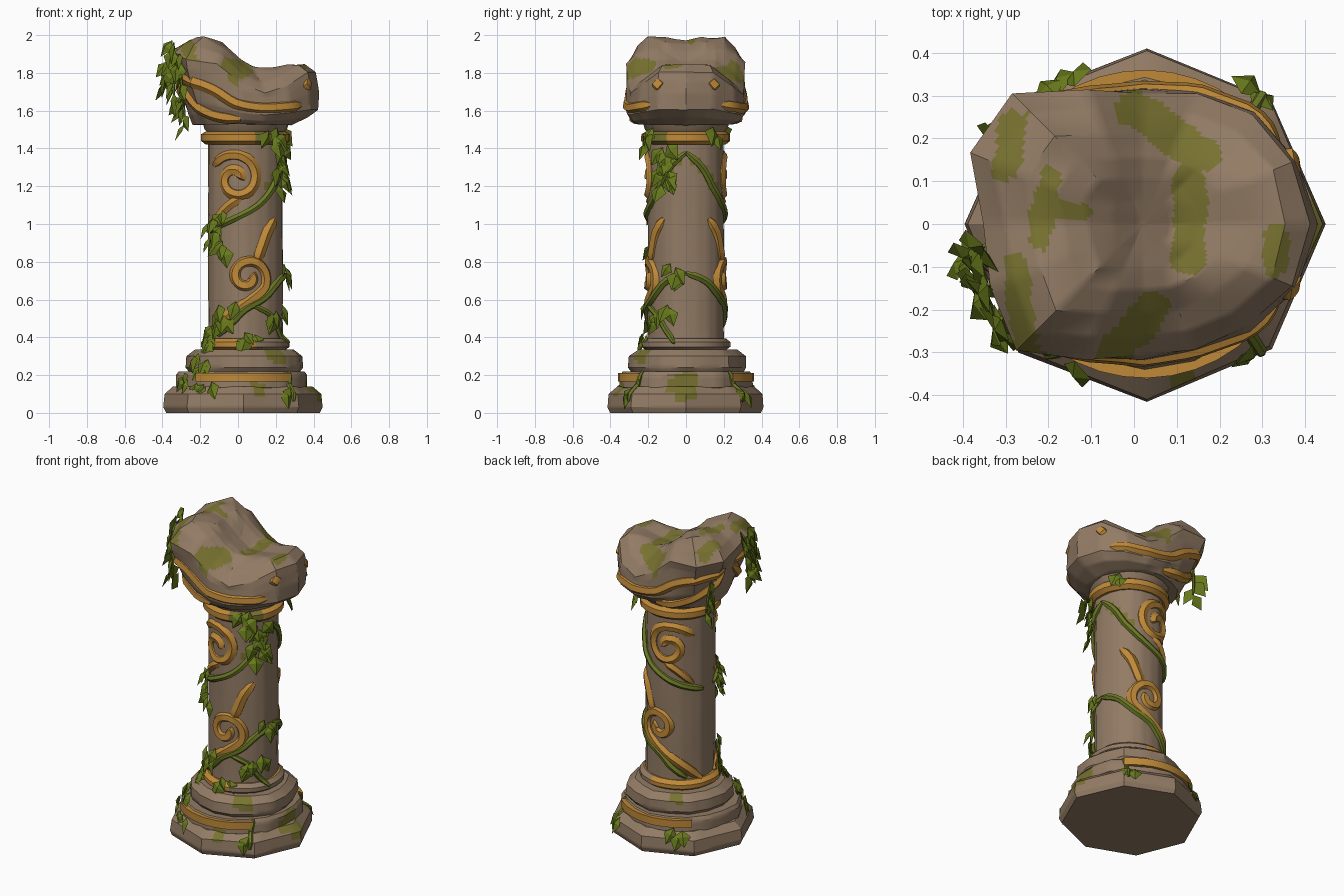
import bpy, bmesh, math, random
from math import sin, cos, pi, radians
from mathutils import Vector, noise
from mathutils.bvhtree import BVHTree
from mathutils.geometry import intersect_point_line

random.seed(4)
if "Cube" in bpy.data.objects:
    bpy.data.objects.remove(bpy.data.objects["Cube"])
CX = 0.04  # column axis
made = []


def material(name, rgb):
    m = bpy.data.materials.new(name)
    m.use_nodes = True
    m.diffuse_color = (*rgb, 1)
    m.node_tree.nodes["Principled BSDF"].inputs["Base Color"].default_value = (*rgb, 1)
    return m


STONE = material("brown stone", (0.29, 0.2, 0.13))
MOSS = material("olive moss", (0.19, 0.17, 0.03))
GOLD = material("ochre gold", (0.52, 0.25, 0.04))
LEAF = material("leaf green", (0.135, 0.19, 0.011))
VINE = material("vine green", (0.15, 0.19, 0.018))


def add(name, bm, mats):
    bmesh.ops.recalc_face_normals(bm, faces=bm.faces)
    me = bpy.data.meshes.new(name)
    bm.to_mesh(me)
    bm.free()
    for m in mats:
        me.materials.append(m)
    ob = bpy.data.objects.new(name, me)
    bpy.context.collection.objects.link(ob)
    made.append(ob)
    return ob


def skin(name, loops, mats, cuts=0):
    """Bridge equal closed loops and cap both ends."""
    bm = bmesh.new()
    rows = [[bm.verts.new(p) for p in loop] for loop in loops]
    n = len(rows[0])
    for a, b in zip(rows, rows[1:]):
        for i in range(n):
            bm.faces.new((a[i], a[(i + 1) % n], b[(i + 1) % n], b[i]))
    bm.faces.new(rows[0])
    bm.faces.new(rows[-1])
    if cuts:
        bmesh.ops.subdivide_edges(bm, edges=bm.edges[:], cuts=cuts, use_grid_fill=True)
    return add(name, bm, mats)


def polar(phi, r, z, cx=CX):
    """Angle 0 is the front, a quarter turn is +x."""
    return Vector((cx + r * sin(phi), -r * cos(phi), z))


def lathe(name, profile, n, rough, mats=(STONE, MOSS), cuts=0, cx=CX):
    wob = [random.uniform(-rough, rough) for _ in range(n)]
    loops = [[polar(2 * pi * i / n, r + wob[i] + random.uniform(-rough, rough) / 3, z, cx)
              for i in range(n)] for z, r in profile]
    return skin(name, loops, mats, cuts)


def paint(ob, rule):
    for p in ob.data.polygons:
        p.material_index = int(rule(p.center, p.normal))


def lerp_table(table, x):
    for (x0, y0), (x1, y1) in zip(table, table[1:]):
        if x <= x1:
            return y0 + (y1 - y0) * max(0, (x - x0) / (x1 - x0))
    return table[-1][1]


# Stepped base
SPOTS = [(.4, 0, .14, .09), (.2, -.24, .33, .06), (-.12, .25, .33, .05), (.1, -.36, .14, .05)]


def mossy(c, n):
    return any((c - Vector(s[:3])).length < s[3] + .03 * noise.noise(c * 15) for s in SPOTS)


tiers = [
    lathe("base_plinth", [(0, .405), (.03, .418), (.1, .412), (.14, .365)], 8, .008, cuts=4, cx=.03),
    lathe("base_step", [(.12, .33), (.135, .35), (.2, .35), (.22, .335)], 18, .008, cuts=2, cx=.025),
    lathe("base_cushion", [(.21, .29), (.24, .31), (.3, .305), (.335, .26)], 16, .01, cuts=2),
]
for t in tiers:
    paint(t, mossy)

# Shaft and collars
shaft = lathe("shaft", [(.32, .205)] + [(.4 + .13 * i, .2) for i in range(9)] + [(1.54, .2)], 20, .004, cuts=2)
paint(shaft, lambda c, n: 1.18 < c.z < 1.36 and c.x > .1 and abs(abs(c.y) - (1.4 - c.z) * .75) < .025)
lower = lathe("lower_collar", [(.335, .215), (.35, .235), (.375, .235), (.395, .21)], 28, .002, (STONE, GOLD))
paint(lower, lambda c, n: c.x < 0.1)
upper = lathe("upper_collar", [(1.42, .21), (1.44, .235), (1.475, .235), (1.49, .21)], 28, .002, (GOLD, MOSS))
paint(upper, lambda c, n: 0.1 < c.x < 0.24 and c.y < 0)
neck = lathe("neck", [(1.48, .2), (1.5, .22), (1.56, .24)], 18, .004)

# Broken capital
FOOT = [.40, .39, .37, .33, .31, .34, .43, .44, .37, .38, .42, .34, .31, .32, .35, .39]
RIDGE = [(-.38, 1.9), (-.32, 1.94), (-.2, 2.0), (-.08, 1.96), (0, 1.88), (.1, 1.82), (.25, 1.84), (.36, 1.865), (.42, 1.84)]


def top_z(x, y):
    edge = lerp_table([(-.2, .2), (.36, .1)], x)
    return lerp_table(RIDGE, x) - max(0, abs(y) - edge) * 0.7 - max(0, .1 - abs(y)) * .15


def capital_loop(t, spread, inner):
    loop = []
    for i, foot in enumerate(FOOT):
        a = 2 * pi * i / len(FOOT)
        left = max(0, -cos(a))
        r = .265 + (foot - .265) * (spread + (t - spread) * left)
        r = r * inner + random.uniform(-.007, .007) * inner
        x, y = .02 + r * cos(a), r * sin(a)
        z = top_z(x, y)
        if inner == 1:
            z = 1.525 + (z - .025 - 1.525) * t
        loop.append((x, y, z + random.uniform(-.005, .005) * inner))
    return loop


levels = [(0, 0, 1), (.13, .6, 1), (.3, 1, 1), (.6, 1.04, 1), (.85, 1, 1), (1, .94, 1)]
levels += [(1, .94, k) for k in (.86, .68, .5, .34, .18, .02)]
capital = skin("capital", [capital_loop(*v) for v in levels], (STONE, MOSS), cuts=6)
PATCHES = [((0, .27), (.16, .16), .042), ((.13, .1), (.13, -.08), .04), ((-.28, .24), (-.3, .13), .032),
           ((-.2, .11), (-.22, -.03), .028), ((-.19, .04), (-.12, .03), .02), ((.33, -.03), (.33, -.1), .028),
           ((.04, -.2), (-.05, -.31), .042), ((-.28, -.1), (-.25, -.3), .03)]


def capital_moss(c, n):
    if n.z < 0.05:
        return False
    p = Vector((c.x, c.y, 0))
    for a, b, r in PATCHES:
        a, b = Vector((*a, 0)), Vector((*b, 0))
        f = min(1, max(0, intersect_point_line(p, a, b)[1]))
        if (p - a.lerp(b, f)).length < r + .012 * noise.noise(c * 20):
            return True
    return False


paint(capital, capital_moss)

# Surface lookup used to lay trim and plants on the stone
verts, faces = [], []
for ob in tiers + [shaft, lower, upper, neck, capital]:
    k = len(verts)
    verts += [v.co.copy() for v in ob.data.vertices]
    faces += [[i + k for i in p.vertices] for p in ob.data.polygons]
tree = BVHTree.FromPolygons(verts, faces)


def on_stone(phi, z, off):
    out = polar(phi, 1, 0, 0)
    p = tree.ray_cast(polar(phi, 1, z), -out)[0]
    return (p or polar(phi, .2, z)) + out * off


def smooth(pts, steps=4):
    pts = [Vector(p) for p in pts]
    full = [pts[0]] + pts + [pts[-1]]
    res = []
    for a, b, c, d in zip(full, full[1:], full[2:], full[3:]):
        for s in range(steps):
            t = s / steps
            res.append(.5 * (2 * b + (c - a) * t + (2 * a - 5 * b + 4 * c - d) * t * t
                             + (3 * b - a - 3 * c + d) * t ** 3))
    return res + [pts[-1]]


def tube(name, pts, radius, mat):
    cu = bpy.data.curves.new(name, 'CURVE')
    cu.dimensions = '3D'
    cu.bevel_depth, cu.bevel_resolution, cu.use_fill_caps = radius, 1, True
    sp = cu.splines.new('POLY')
    sp.points.add(len(pts) - 1)
    for i, p in enumerate(pts):
        sp.points[i].co = (*p, 1)
        sp.points[i].radius = min(1, .5 + .25 * min(i, len(pts) - 1 - i))
    tmp = bpy.data.objects.new(name, cu)
    bpy.context.collection.objects.link(tmp)
    me = bpy.data.meshes.new_from_object(tmp.evaluated_get(bpy.context.evaluated_depsgraph_get()))
    bpy.data.objects.remove(tmp)
    me.materials.clear()
    me.materials.append(mat)
    ob = bpy.data.objects.new(name, me)
    bpy.context.collection.objects.link(ob)
    made.append(ob)


def wrapped(name, path, radius, mat, off=0, sides=("front", "back")):
    """Lay a tube on the stone, front and back; path is (degrees, z)."""
    for side in sides:
        pts = []
        for d, z in smooth(path):
            a = radians(d)
            pts.append(on_stone(a if side == "front" else pi - a, z, off))
        tube(f"{name}_{side}", pts, radius, mat)


def flat(pts):
    """Convert x, z on the shaft face to degrees, z."""
    return [(math.degrees(math.asin(max(-1, min(1, (x - CX) / .2)))), z) for x, z in pts]


def spiral(x, z, a0, a1, r0, r1, n=16):
    return [(x + (r0 + (r1 - r0) * i / n) * cos(radians(a0 + (a1 - a0) * i / n)),
             z + (r0 + (r1 - r0) * i / n) * sin(radians(a0 + (a1 - a0) * i / n))) for i in range(n + 1)]


# Gold scrollwork, sunk into the stone
wrapped("lower_scroll", flat([(-.15, .39), (-.08, .49), (.03, .57)] + spiral(.05, .72, -40, 390, .11, .02)), .034, GOLD, -.012)
wrapped("lower_scroll_tip", flat([(.1, .8), (.13, .88), (.16, .96), (.2, 1.03)]), .034, GOLD, -.012)
wrapped("upper_scroll", flat(spiral(-.01, 1.24, 150, -370, .14, .02)), .032, GOLD, -.012)
wrapped("upper_scroll_tail", flat([(.02, 1.14), (-.06, 1.09), (-.13, 1)]), .028, GOLD, -.01)
wrapped("capital_band", [(-80, 1.77), (-52, 1.76), (-30, 1.71), (-10, 1.64), (15, 1.615), (40, 1.62), (58, 1.63)], .034, GOLD, -.014)
wrapped("capital_loop", [(-80, 1.74), (-58, 1.65), (-35, 1.58), (-5, 1.555)], .034, GOLD, -.01)
wrapped("capital_stud", [(63, 1.75), (66, 1.735), (69, 1.72)], .042, GOLD, -.03)

# Gold plates on the base step
for side in (0, pi):
    loops = []
    for i in range(11):
        a = side + radians(-44 + 9 * i) * (1 if side == 0 else -1)
        loops.append([polar(a, r, z, .025) for r, z in ((.33, .165), (.36, .165), (.36, .212), (.33, .212))])
    skin("base_gold_plate", loops, (GOLD,))

# Climbing vines
wrapped("upper_vine", [(90, 1.38), (65, 1.3), (45, 1.19), (20, 1.1), (-10, 1.04), (-45, .99), (-75, .96)], .02, VINE, .004)
wrapped("lower_vine", [(90, .74), (60, .7), (30, .61), (0, .55), (-20, .48), (-45, .41)], .021, VINE, .004)
wrapped("vine_branch", [(10, .57), (40, .52), (60, .43), (75, .37)], .016, VINE, .004, ("front",))
wrapped("base_vine", [(45, .22), (42, .15), (40, .06)], .014, VINE, .004)


# Leaves: folded diamonds hanging from their base point
def leaf(bm, p, out, size):
    side = out.cross(Vector((0, 0, 1))).normalized()
    tip = (Vector((0, 0, -1)) + side * random.uniform(-.9, .9) + out * random.uniform(.05, .6)).normalized()
    wide = tip.cross(out).normalized()
    face = wide.cross(tip)
    w = size * random.uniform(.34, .46)
    mid = p + tip * size * .4
    b, l, r, t, u, d = [bm.verts.new(q) for q in (
        p, mid + wide * w, mid - wide * w, p + tip * size, mid + face * size * .16, mid - face * size * .06)]
    for m in (u, d):
        for e, f in ((b, l), (l, t), (t, r), (r, b)):
            bm.faces.new((e, f, m))


def scatter(name, a, b, count, mirror=False, spread=12, size=.11):
    bm = bmesh.new()
    for i in range(count):
        f = (i + .5) / count
        d = radians(a[0] + (b[0] - a[0]) * f + random.uniform(-spread, spread))
        z = max(.11, a[1] + (b[1] - a[1]) * f)
        for phi in ((d, pi - d) if mirror else (d,)):
            out = polar(phi, 1, 0, 0)
            leaf(bm, on_stone(phi, z, .018), out, size * random.uniform(.75, 1.1))
    add(name, bm, (LEAF,))


scatter("upper_right_leaves", (45, 1.52), (60, 1.2), 18, spread=16)
scatter("upper_left_leaves", (-55, 1.08), (-45, .87), 13, spread=22)
scatter("side_leaves", (70, .8), (88, .72), 4, spread=6)
scatter("back_hanging_leaves", (130, 1.53), (128, 1.46), 2, spread=4)
scatter("vine_leaves", (62, .58), (50, .5), 5)
scatter("collar_leaves", (12, .43), (0, .39), 4)
scatter("left_vine_leaves", (-28, .6), (-60, .38), 12, spread=16)
scatter("left_base_leaves", (-62, .38), (-45, .15), 13, spread=16)
scatter("base_right_leaves", (38, .14), (34, .12), 2, True, 4)
scatter("base_left_leaves", (-32, .17), (-38, .13), 3, True, 5)

# Strands hanging from the capital
STRANDS = [((-.35, -.05, 1.97), (-.385, -.08, 1.74), 9), ((-.34, -.14, 1.96), (-.34, -.17, 1.66), 10),
           ((-.31, -.22, 1.9), (-.29, -.24, 1.62), 8), ((-.3, .18, 1.72), (-.28, .2, 1.53), 5)]
for a, b, count in STRANDS:
    a, b = Vector(a), Vector(b)
    tube("hanging_stem", [a.lerp(b, i / 5) for i in range(6)], .009, VINE)
    bm = bmesh.new()
    for i in range(count):
        yaw = random.uniform(-1.3, .3)
        leaf(bm, a.lerp(b, i / (count - 1)), Vector((-cos(yaw), sin(yaw) * .8, 0)).normalized(), random.uniform(.1, .13))
    add("hanging_leaves", bm, (LEAF,))

# Soft shading with crisp edges
bpy.ops.object.select_all(action='DESELECT')
for ob in made:
    ob.select_set(True)
bpy.context.view_layer.objects.active = made[0]
bpy.ops.object.shade_smooth_by_angle(angle=radians(32))
